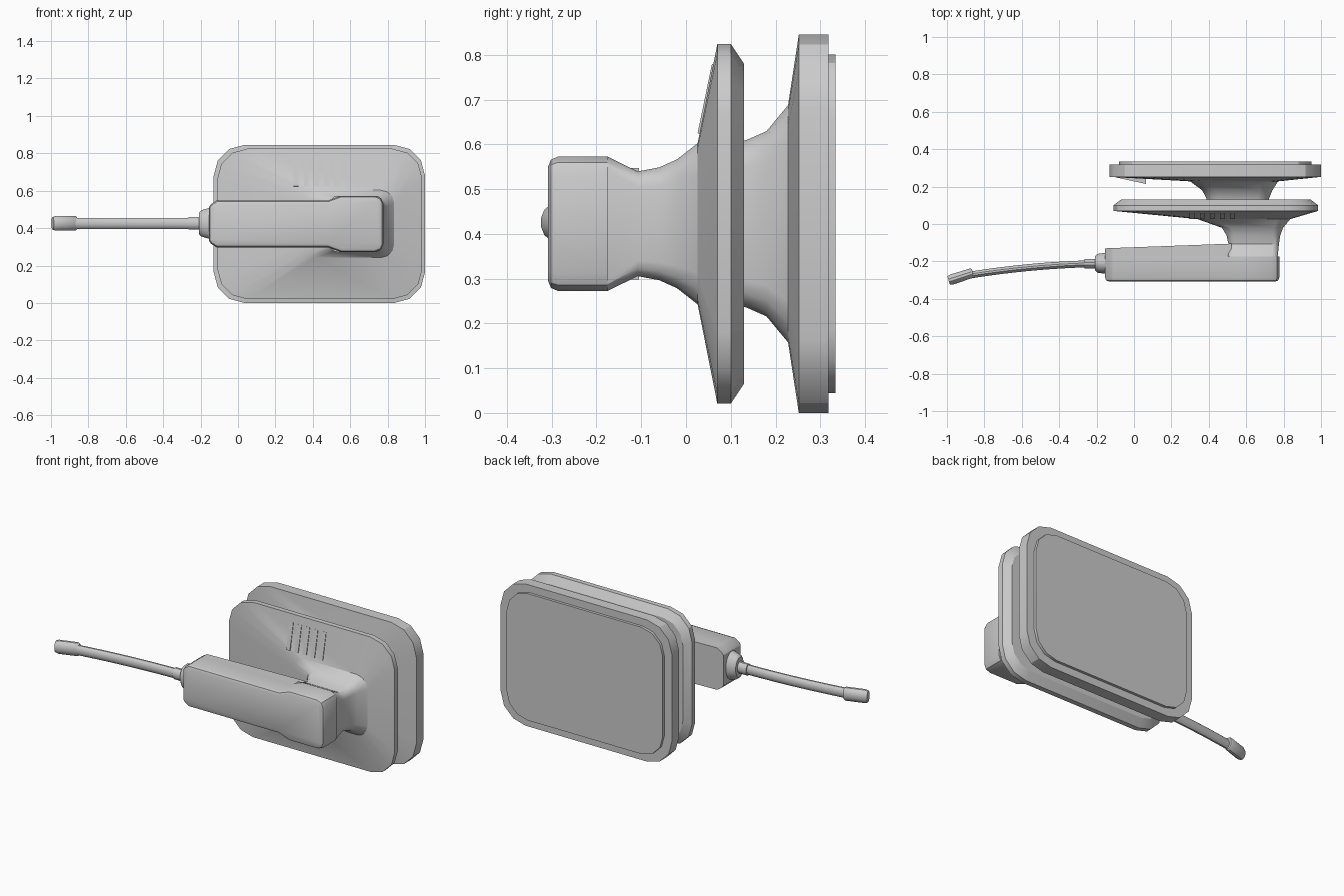
import bpy, bmesh, math
from mathutils import Vector

if "Cube" in bpy.data.objects:
    bpy.data.objects.remove(bpy.data.objects["Cube"])

CZ = 0.4225  # height of the common centre line


def finish(name, bm, angle=30):
    bmesh.ops.recalc_face_normals(bm, faces=bm.faces)
    me = bpy.data.meshes.new(name)
    bm.to_mesh(me)
    bm.free()
    ob = bpy.data.objects.new(name, me)
    bpy.context.collection.objects.link(ob)
    bpy.ops.object.select_all(action='DESELECT')
    ob.select_set(True)
    bpy.context.view_layer.objects.active = ob
    bpy.ops.object.shade_smooth_by_angle(angle=math.radians(angle))
    return ob


def skin(name, rings, angle=30):
    bm = bmesh.new()
    vs = [[bm.verts.new(p) for p in r] for r in rings]
    n = len(vs[0])
    for a, b in zip(vs, vs[1:]):
        for i in range(n):
            bm.faces.new((a[i], a[(i + 1) % n], b[(i + 1) % n], b[i]))
    bm.faces.new(vs[0])
    bm.faces.new(vs[-1])
    return finish(name, bm, angle)


def rounded(y, x0, x1, h, r, seg=3):
    # rounded rectangle in the xz plane, h = half height
    pts = []
    corners = [(x1 - r, CZ + h - r, 0), (x0 + r, CZ + h - r, 90),
               (x0 + r, CZ - h + r, 180), (x1 - r, CZ - h + r, 270)]
    for cx, cz, a0 in corners:
        for k in range(seg + 1):
            a = math.radians(a0 + 90 * k / seg)
            pts.append((cx + r * math.cos(a), y, cz + r * math.sin(a)))
    return pts


def plate(name, sections):
    return skin(name, [rounded(*s) for s in sections])


# flared front plate with its neck: y, x0, x1, half height, corner radius
plate("front_plate", [
    (-0.175, 0.50, 0.768, 0.150, 0.03), (-0.108, 0.505, 0.775, 0.117, 0.035),
    (-0.06, 0.495, 0.782, 0.126, 0.04), (-0.02, 0.47, 0.797, 0.144, 0.05),
    (0.026, 0.34, 0.835, 0.180, 0.07), (0.07, -0.11, 0.985, 0.402, 0.16),
    (0.10, -0.11, 0.985, 0.402, 0.16), (0.13, -0.07, 0.945, 0.357, 0.13)])

# flared back plate
plate("back_plate", [
    (0.12, 0.39, 0.72, 0.184, 0.06), (0.135, 0.388, 0.722, 0.187, 0.06),
    (0.18, 0.365, 0.74, 0.207, 0.07), (0.228, 0.30, 0.77, 0.265, 0.09),
    (0.252, -0.13, 1.0, 0.4225, 0.165), (0.318, -0.13, 1.0, 0.4225, 0.165)])

# raised pad on the back
plate("back_pad", [(0.31, -0.08, 0.95, 0.378, 0.14),
                   (0.334, -0.08, 0.95, 0.378, 0.14)])

# handle body with a wider head
half = [(-0.155, 0.09), (-0.145, 0.105), (-0.115, 0.125), (0.48, 0.125),
        (0.55, 0.15), (0.735, 0.15), (0.765, 0.137), (0.777, 0.11)]
outline = half + [(x, -h) for x, h in reversed(half)]
bm = bmesh.new()
front = [bm.verts.new((x, -0.308, CZ + h)) for x, h in outline]
face = bm.faces.new(front)
ext = bmesh.ops.extrude_face_region(bm, geom=[face])
for v in ext["geom"]:
    if isinstance(v, bmesh.types.BMVert):
        v.co.y = -0.175
bm.edges.ensure_lookup_table()
rim = [e for e in bm.edges if all(v.co.y < -0.3 for v in e.verts)]
bmesh.ops.bevel(bm, geom=rim, offset=0.022, segments=2, profile=0.5,
                affect='EDGES')
finish("handle_body", bm, 25)

# sloped rear half of the handle
arm = half[:3] + [(0.52, 0.125)]
arm += [(x, -h) for x, h in reversed(arm)]
skin("handle_rear", [[(x, -0.175, CZ + h) for x, h in arm],
                     [(x, -0.13 + 0.037 * (x + 0.155), CZ + h) for x, h in arm]])


def tube(name, path, sides=12):
    # path entries: x, y, radius across y, radius across z
    rings = []
    for i, (x, y, ry, rz) in enumerate(path):
        a, b = path[max(i - 1, 0)], path[min(i + 1, len(path) - 1)]
        d = Vector((b[0] - a[0], b[1] - a[1])).normalized()
        ring = []
        for k in range(sides):
            t = 2 * math.pi * (k + 0.5) / sides
            c, s = ry * math.cos(t), rz * math.sin(t)
            ring.append((x - d.y * c, y + d.x * c, CZ + 0.003 + s))
        rings.append(ring)
    return skin(name, rings, 35)


# antenna socket, sleeve, bent stem and tip
tube("antenna_socket", [(-0.14, -0.21, 0.064, 0.10), (-0.155, -0.21, 0.058, 0.085),
                        (-0.195, -0.21, 0.052, 0.073), (-0.208, -0.21, 0.04, 0.06)])
tube("antenna_sleeve", [(-0.19, -0.212, 0.027, 0.035), (-0.264, -0.212, 0.027, 0.035)])
stem = []
for i in range(11):
    t = i / 10
    stem.append((-0.25 - 0.64 * t, -0.213 - 0.02 * t - 0.042 * t * t, 0.019, 0.03))
tube("antenna_stem", stem)
tube("antenna_tip", [(-0.862, -0.261, 0.022, 0.034), (-0.870, -0.263, 0.027, 0.04),
                     (-0.975, -0.297, 0.029, 0.04), (-0.991, -0.302, 0.024, 0.034)])


def slab(name, x0, x1, ring_yz):
    return skin(name, [[(x, y, z) for y, z in ring_yz] for x in (x0, x1)])


# raised vent slats on the front plate
for i in range(5):
    x = 0.298 + 0.054 * i
    slab("vent_slat_%d" % (i + 1), x, x + 0.026,
         [(0.026, 0.625), (0.058, 0.78), (0.070, 0.775), (0.040, 0.622)])

# thin wedge on the left front of the back plate
wedge = [(-0.10, 0.25), (0.065, 0.214), (0.065, 0.245), (-0.10, 0.256)]
skin("side_wedge", [[(x, y, z) for x, y in wedge] for z in (0.36, 0.49)])
